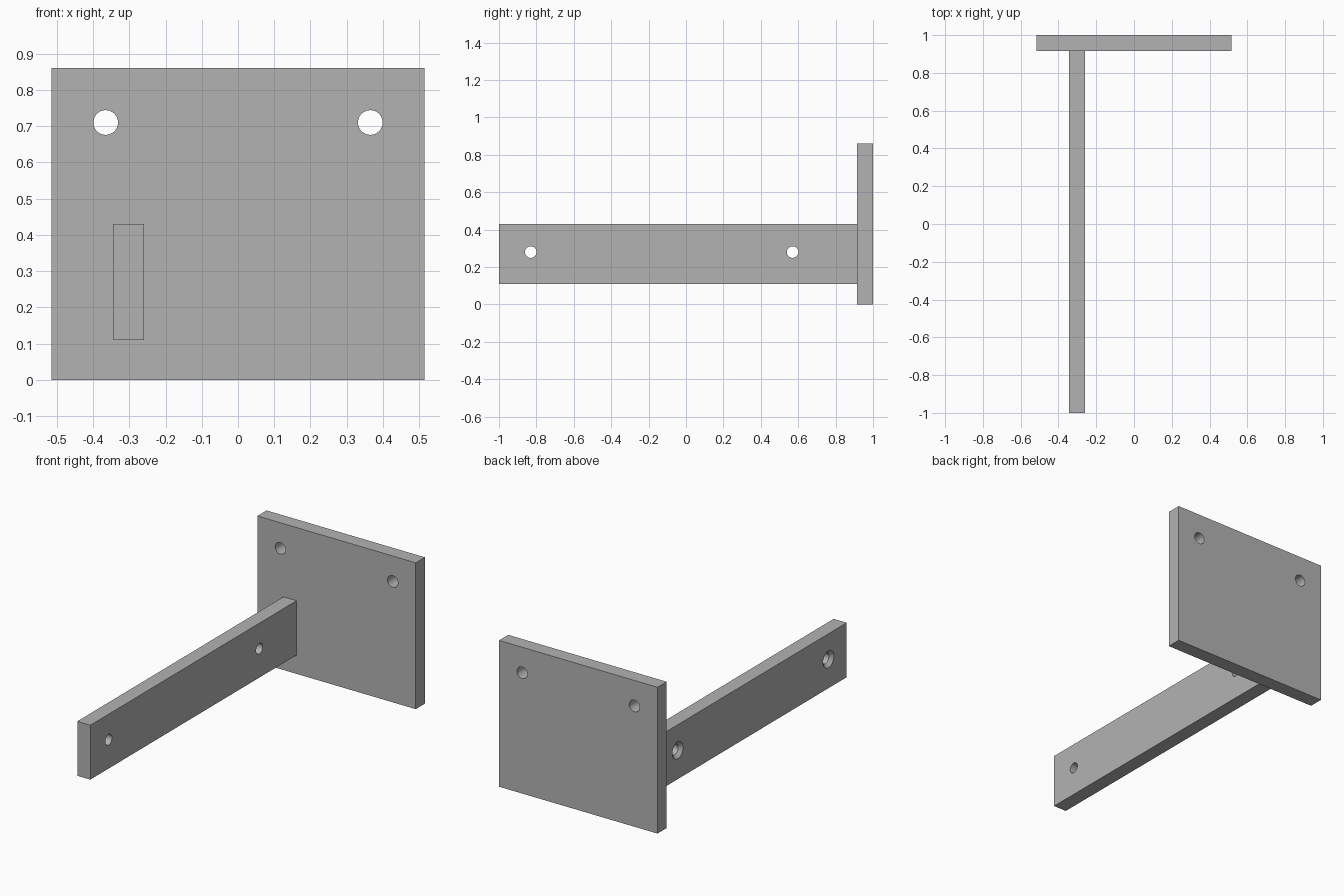
import bpy
import math
from mathutils import Vector

cube = bpy.data.objects.get("Cube")
if cube:
    bpy.data.objects.remove(cube, do_unlink=True)

grey = bpy.data.materials.new("plain grey")
grey.use_nodes = True
colour = (0.45, 0.45, 0.45, 1)
grey.diffuse_color = colour
grey.node_tree.nodes["Principled BSDF"].inputs["Base Color"].default_value = colour


def box(name, low, high):
    """Box between two opposite corners."""
    low, high = Vector(low), Vector(high)
    bpy.ops.mesh.primitive_cube_add(size=1, location=(low + high) / 2)
    obj = bpy.context.object
    obj.name = name
    obj.scale = high - low
    bpy.ops.object.transform_apply(location=False, rotation=False, scale=True)
    obj.data.materials.append(grey)
    return obj


def cut(target, name, location, rotation, r1, r2, depth):
    """Subtract a cylinder or cone from the target."""
    bpy.ops.mesh.primitive_cone_add(vertices=48, radius1=r1, radius2=r2, depth=depth,
                                    location=location, rotation=rotation)
    cutter = bpy.context.object
    cutter.name = name
    cutter.data.materials.append(grey)
    cutter.hide_render = True
    bpy.context.view_layer.objects.active = target
    mod = target.modifiers.new(name, 'BOOLEAN')
    mod.operation = 'DIFFERENCE'
    mod.solver = 'EXACT'
    mod.object = cutter
    bpy.ops.object.modifier_apply(modifier=mod.name)
    bpy.data.objects.remove(cutter, do_unlink=True)


def smooth(obj):
    bpy.ops.object.select_all(action='DESELECT')
    obj.select_set(True)
    bpy.context.view_layer.objects.active = obj
    bpy.ops.object.shade_smooth_by_angle(angle=math.radians(30))


# Mounting plate with two through holes
plate = box("mounting_plate", (-0.515, 0.915, 0), (0.515, 1, 0.86))
for x in (-0.365, 0.365):
    cut(plate, "plate_hole", (x, 0.957, 0.71), (math.pi / 2, 0, 0), 0.034, 0.034, 0.3)

# Arm with two screw holes, countersunk on the right side
right = -0.345
sink = 0.025
arm = box("arm", (right, -1, 0.11), (-0.26, 0.915, 0.43))
for y in (-0.83, 0.57):
    turn = (0, math.pi / 2, 0)
    cut(arm, "screw_hole", (-0.3, y, 0.28), turn, 0.031, 0.031, 0.3)
    # the cone starts slightly outside the face so that it cuts cleanly
    cut(arm, "countersink", (right + sink / 2 - 0.005, y, 0.28), turn,
        0.06, 0.025, sink + 0.01)

for part in (plate, arm):
    smooth(part)
